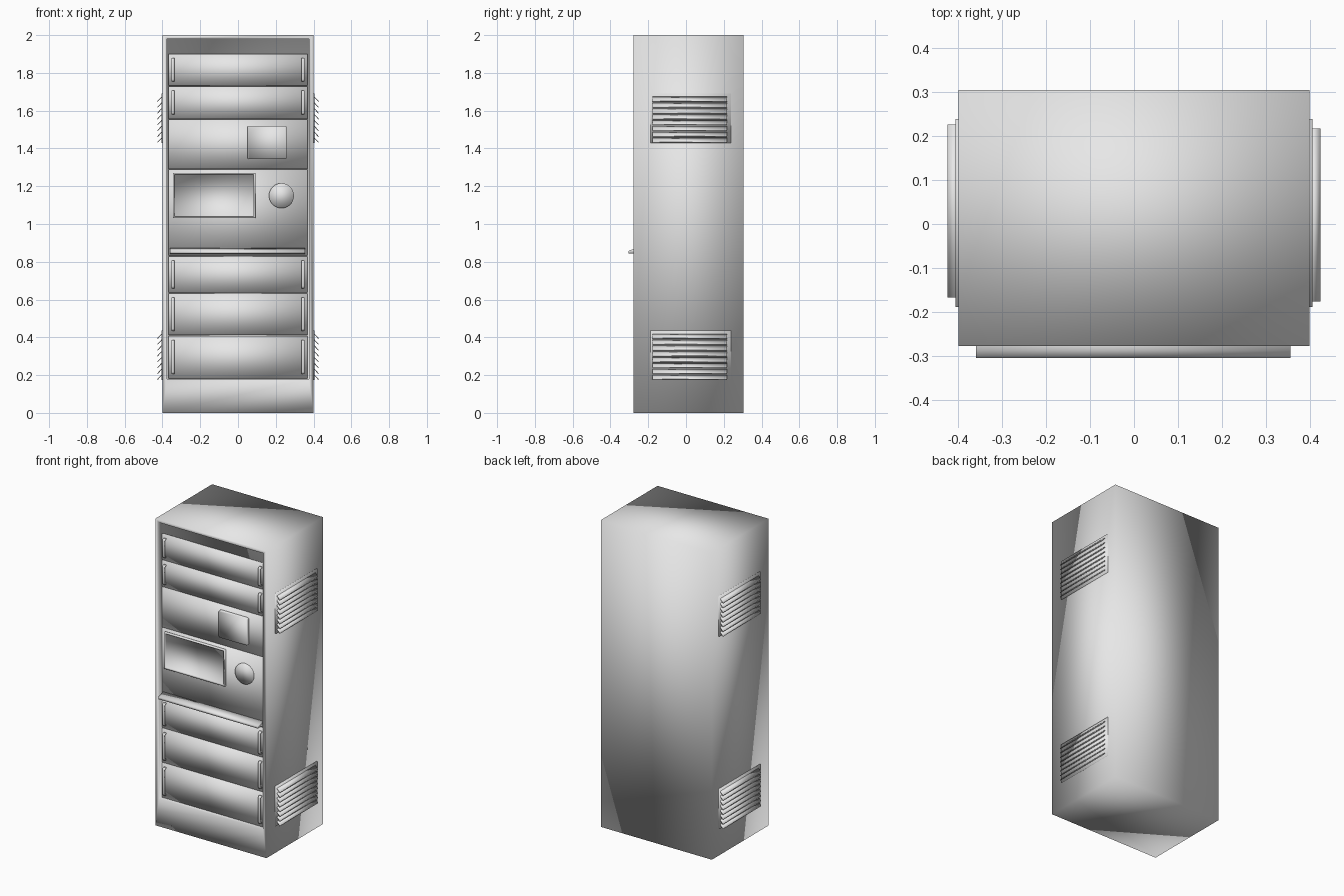
import bpy
import bmesh
from mathutils import Vector

old = bpy.data.objects.get("Cube")
if old:
    bpy.data.objects.remove(old, do_unlink=True)

GREY = (0.8, 0.8, 0.8, 1.0)
paint = bpy.data.materials.new("light_grey_metal")
paint.use_nodes = True
paint.diffuse_color = GREY
paint.node_tree.nodes["Principled BSDF"].inputs["Base Color"].default_value = GREY


def finish(bm, name):
    """Turn a bmesh into a smooth-shaded, painted object."""
    bmesh.ops.recalc_face_normals(bm, faces=bm.faces)
    for face in bm.faces:
        face.smooth = True
    mesh = bpy.data.meshes.new(name)
    bm.to_mesh(mesh)
    bm.free()
    mesh.materials.append(paint)
    obj = bpy.data.objects.new(name, mesh)
    bpy.context.collection.objects.link(obj)
    return obj


def box_mesh(x, y, z):
    """A bmesh box from (low, high) ranges."""
    bm = bmesh.new()
    bmesh.ops.create_cube(bm, size=1)
    for v in bm.verts:
        v.co = Vector([r[0] if c < 0 else r[1] for c, r in zip(v.co, (x, y, z))])
    return bm


def box(name, x, y, z):
    return finish(box_mesh(x, y, z), name)


def front_of(bm):
    bm.faces.ensure_lookup_table()
    return min(bm.faces, key=lambda f: f.calc_center_median().y)


def sink_front(bm, x, z, floor_y):
    """Inset the front face to the given ranges and push it back to floor_y."""
    face = front_of(bm)
    mid = face.calc_center_median()
    bmesh.ops.inset_individual(bm, faces=[face], thickness=0.01)
    for v in face.verts:
        v.co.x = x[0] if v.co.x < mid.x else x[1]
        v.co.z = z[0] if v.co.z < mid.z else z[1]
    new = bmesh.ops.extrude_discrete_faces(bm, faces=[face])["faces"][0]
    for v in new.verts:
        v.co.y = floor_y


def prism(name, points, sweep):
    """Extrude a closed 3D outline along a vector."""
    bm = bmesh.new()
    face = bm.faces.new([bm.verts.new(p) for p in points])
    new = bmesh.ops.extrude_face_region(bm, geom=[face])["geom"]
    verts = [g for g in new if isinstance(g, bmesh.types.BMVert)]
    bmesh.ops.translate(bm, verts=verts, vec=sweep)
    return finish(bm, name)


# Cabinet shell with a shallow opening in the front
shell = box_mesh((-0.4, 0.4), (-0.278, 0.305), (0, 2))
sink_front(shell, (-0.375, 0.375), (0.18, 1.98), -0.246)
finish(shell, "cabinet")

# Rack panels, bottom to top; some carry a pair of pull handles
PANEL_Y = -0.256
PANELS = [
    ("lower_drawer", 0.183, 0.408, True),
    ("middle_drawer", 0.412, 0.633, True),
    ("upper_drawer", 0.637, 0.828, True),
    ("console_panel", 0.832, 1.288, False),
    ("drive_panel", 1.292, 1.553, False),
    ("lower_top_drawer", 1.557, 1.728, True),
    ("upper_top_drawer", 1.732, 1.9, True),
]


def handle(name, x, low, high):
    """An arched bar standing off the panel."""
    back, out, t, c = PANEL_Y + 0.003, -0.275, 0.006, 0.012
    outline = [(back, low), (out + t, low), (out, low + c), (out, high - c),
               (out + t, high), (back, high), (back, high - t),
               (out + t, high - c), (out + t, low + c), (back, low + t)]
    prism(name, [(x - 0.008, y, z) for y, z in outline], (0.016, 0, 0))


for name, low, high, has_handles in PANELS:
    box(name, (-0.368, 0.368), (PANEL_Y, -0.24), (low, high))
    if has_handles:
        for side, x in (("left", 0.345), ("right", -0.345)):
            handle(f"{name}_{side}_handle", x, low + 0.022, high - 0.022)

# Screen with a raised bezel
screen = box_mesh((-0.345, 0.092), (-0.268, -0.25), (1.032, 1.27))
sink_front(screen, (-0.336, 0.083), (1.041, 1.261), -0.26)
finish(screen, "screen")

# Round dial beside the screen
dial = bmesh.new()
bmesh.ops.create_cone(dial, cap_ends=True, segments=32, radius1=0.066,
                      radius2=0.066, depth=0.018)
for v in dial.verts:
    v.co = Vector((v.co.x + 0.23, v.co.z - 0.257, v.co.y + 1.15))
finish(dial, "dial")

# Drive door with softened corners
door = box_mesh((0.05, 0.258), (-0.27, -0.25), (1.343, 1.52))
corners = [e for e in door.edges
           if abs(e.verts[0].co.y - e.verts[1].co.y) > 0.01]
bmesh.ops.bevel(door, geom=corners, offset=0.01, segments=3, profile=0.5,
                affect='EDGES')
finish(door, "drive_door")

# Narrow wedge-shaped keyboard shelf
shelf = [(-0.25, 0.842), (-0.25, 0.875), (-0.288, 0.864),
         (-0.305, 0.857), (-0.305, 0.843)]
prism("keyboard_shelf", [(-0.36, y, z) for y, z in shelf], (0.716, 0, 0))

# Louvred vents on both sides, turned half round about the vent centre
MID_Y = 0.025
for side, s in (("left", 1), ("right", -1)):
    for level, base in (("lower", 0.175), ("upper", 1.43)):
        name = f"{level}_{side}_vent"
        box(f"{name}_plate", sorted((s * 0.39, s * 0.406)),
            (MID_Y - 0.214, MID_Y + 0.214), (base, base + 0.26))
        for i in range(8):
            z = base + 0.031 * i
            slat = [(0.403, z + 0.024), (0.403, z + 0.03),
                    (0.425, z + 0.006), (0.425, z)]
            prism(f"{name}_slat_{i + 1}",
                  [(s * x, MID_Y - s * 0.202, h) for x, h in slat],
                  (0, s * 0.394, 0))
